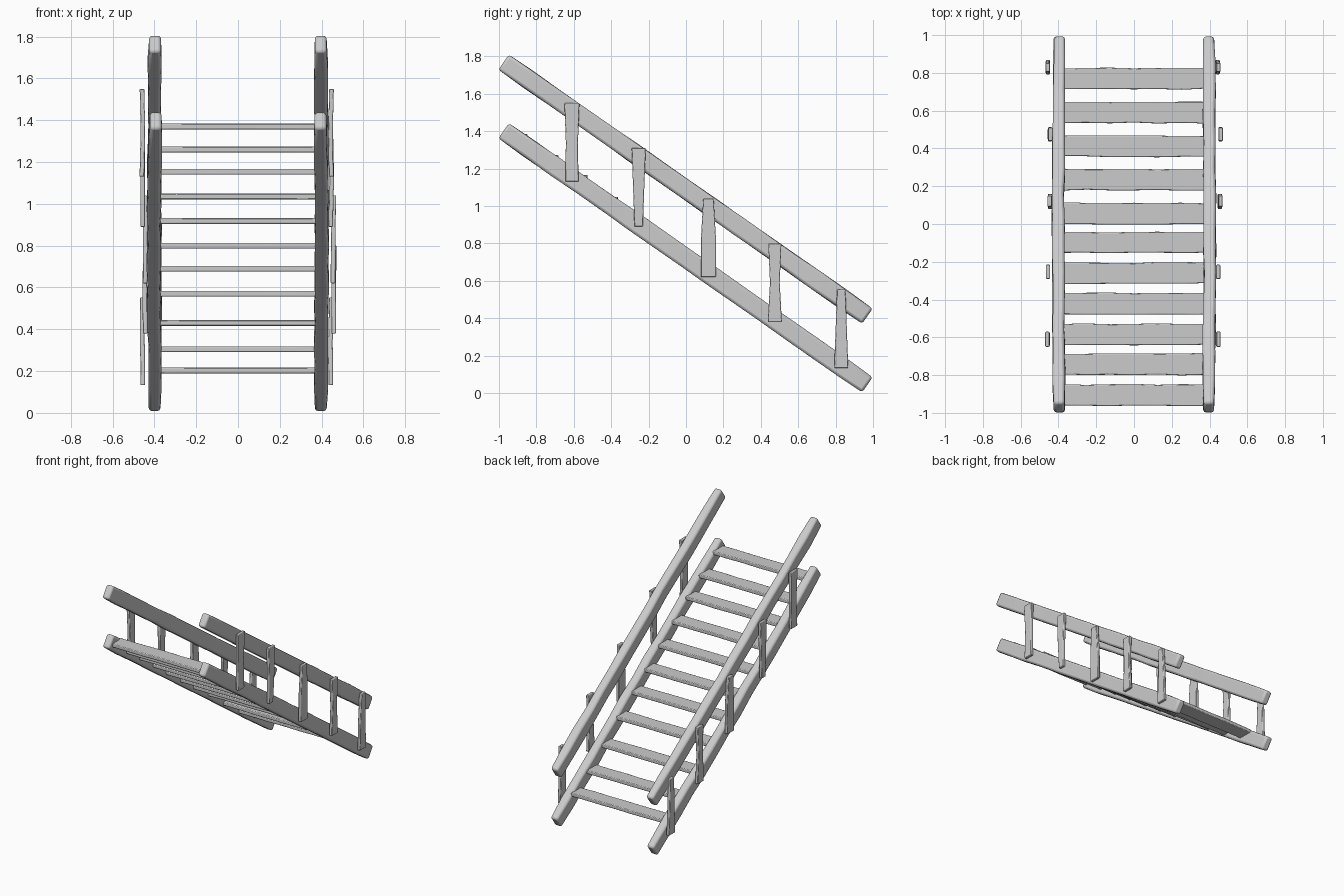
import bpy
import bmesh
import math
import random
from mathutils import Vector

random.seed(4)
if "Cube" in bpy.data.objects:
    bpy.data.objects.remove(bpy.data.objects["Cube"], do_unlink=True)

wood = bpy.data.materials.new("pale grey wood")
wood.use_nodes = True
COLOUR = (0.6, 0.6, 0.6, 1)
wood.diffuse_color = COLOUR
wood.node_tree.nodes["Principled BSDF"].inputs["Base Color"].default_value = COLOUR


def timber(name, sections, bevel):
    """Loft a squared timber through (centre, half side, half side) sections."""
    bm = bmesh.new()
    rings = []
    for c, u, v in sections:
        corners = (c - u - v, c + u - v, c + u + v, c - u + v)
        rings.append([bm.verts.new(p) for p in corners])
    for a, b in zip(rings, rings[1:]):
        for i in range(4):
            j = (i + 1) % 4
            bm.faces.new((a[i], a[j], b[j], b[i]))
    bm.faces.new(rings[0][::-1])
    bm.faces.new(rings[-1])
    bmesh.ops.recalc_face_normals(bm, faces=bm.faces)
    mesh = bpy.data.meshes.new(name)
    bm.to_mesh(mesh)
    bm.free()
    mesh.materials.append(wood)
    obj = bpy.data.objects.new(name, mesh)
    bpy.context.collection.objects.link(obj)
    mod = obj.modifiers.new("worn edges", "BEVEL")
    mod.width = bevel
    mod.segments = 2
    mod.limit_method = "ANGLE"
    mod.angle_limit = math.radians(40)
    bpy.ops.object.select_all(action="DESELECT")
    obj.select_set(True)
    bpy.context.view_layer.objects.active = obj
    bpy.ops.object.shade_smooth_by_angle(angle=math.radians(35))


def wobble(amount):
    return random.uniform(-amount, amount)


# Sloping stringers and handrails, slightly hewn along their length
top, foot = Vector((0, -0.975, 1.402)), Vector((0, 0.97, 0.044))
slope = (foot - top).normalized()
across = Vector((0, -slope.z, slope.y))
RINGS = 14
for side, label in ((1, "left"), (-1, "right")):
    for lift, part in ((0, "stringer"), (0.367, "handrail")):
        sections = []
        for i in range(RINGS + 1):
            t = i / RINGS
            end = i in (0, RINGS)
            c = top.lerp(foot, t)
            c += Vector((side * (0.396 + 0.005 * math.sin(math.pi * t)) + wobble(0.003), 0, lift))
            u = Vector((0.028 if end else 0.032 + wobble(0.002), 0, 0))
            v = across * (0.049 if end else 0.051 + wobble(0.002))
            sections.append((c, u, v))
        timber(f"{label}_{part}", sections, 0.014)

# Uprights: y, base z, then widths at the bottom, middle and top
uprights = (
    (-0.61, 1.13, 0.07, 0.065, 0.08),
    (-0.253, 0.89, 0.045, 0.06, 0.075),
    (0.12, 0.62, 0.08, 0.08, 0.055),
    (0.475, 0.38, 0.075, 0.052, 0.07),
    (0.83, 0.133, 0.075, 0.06, 0.045),
)
for side, label in ((1, "left"), (-1, "right")):
    for n, (y, z, *widths) in enumerate(uprights):
        near = (n in (2, 3)) == (side < 0)
        x = side * (0.445 if near else 0.457)
        sections = []
        for k, w in enumerate(widths):
            c = Vector((x + wobble(0.003), y, z + 0.21 * k))
            sections.append((c, Vector((0.011, 0, 0)), Vector((0, w / 2, 0))))
        timber(f"{label}_upright_{n + 1}", sections, 0.004)

# Treads: y and z of each centre, from the foot upwards
treads = ((0.77, 0.203), (0.59, 0.305), (0.412, 0.43), (0.235, 0.57),
          (0.055, 0.69), (-0.098, 0.8), (-0.26, 0.918), (-0.422, 1.035),
          (-0.585, 1.153), (-0.742, 1.26), (-0.905, 1.37))
for n, (y, z) in enumerate(treads):
    sections = []
    for i in range(7):
        x = -0.375 + 0.125 * i
        c = Vector((x, y + wobble(0.002), z))
        sections.append((c, Vector((0, 0.056 + wobble(0.002), 0)), Vector((0, 0, 0.0135))))
    timber(f"tread_{n + 1}", sections, 0.005)
